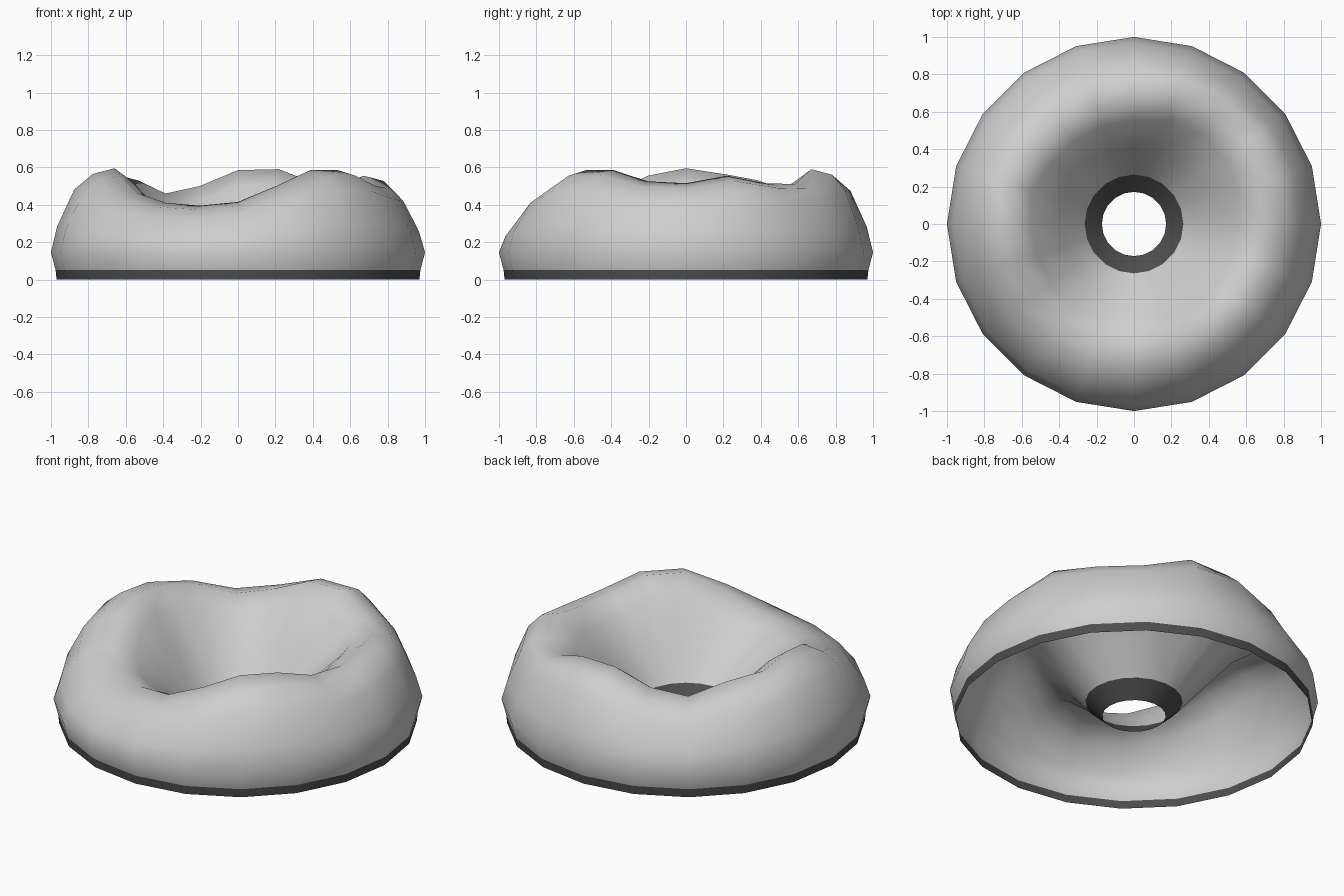
import bpy, bmesh, math

cube = bpy.data.objects.get("Cube")
if cube:
    bpy.data.objects.remove(cube)


def flat_material(name, value):
    mat = bpy.data.materials.new(name)
    color = (value, value, value, 1)
    mat.diffuse_color = color
    mat.use_nodes = True
    mat.node_tree.nodes["Principled BSDF"].inputs["Base Color"].default_value = color
    return mat


SIDES = 20
# Uneven rim height, one value per side, counter-clockwise from +x
rim = [.515, .555, .515, .51, .59, .585, .50, .46, .53, .562,
       .595, .555, .46, .41, .395, .415, .50, .585, .585, .525]
# Sides where the rim swells outward
swell = {0: .02, 1: .045, 2: .06, 3: .06, 4: .045, 5: .01, 9: .035}

# Cross-section from the outer foot over the rim to the hole:
# radius, fixed height, share of the rim height, share of the swell
profile = [(.97, 0, 0, 0), (.975, .05, 0, 0), (1.0, .145, 0, 0), (.967, .1, .31, 0),
           (.875, .03, .76, .4), (.775, 0, .95, 1), (.66, 0, 1, 1), (.55, 0, .86, .8),
           (.40, .085, .36, .3), (.264, .11, 0, 0), (.172, .022, 0, 0)]

bm = bmesh.new()
rings = []
for radius, base, share, sway in profile:
    ring = []
    for i in range(SIDES):
        a = math.tau * i / SIDES
        r = radius + sway * swell.get(i, 0)
        ring.append(bm.verts.new((r * math.cos(a), r * math.sin(a),
                                  base + share * rim[i])))
    rings.append(ring)

# Bridge the rings; the first and last bands are dark
last = len(rings) - 2
for k in range(last + 1):
    for i in range(SIDES):
        j = (i + 1) % SIDES
        face = bm.faces.new((rings[k][i], rings[k][j], rings[k + 1][j], rings[k + 1][i]))
        face.smooth = True
        face.material_index = 1 if k in (0, last) else 0

# Crisp edges where the dark bands meet the body
for edge in bm.edges:
    if len({f.material_index for f in edge.link_faces}) > 1:
        edge.smooth = False

mesh = bpy.data.meshes.new("crater")
bm.to_mesh(mesh)
bm.free()
mesh.materials.append(flat_material("light grey", .62))
mesh.materials.append(flat_material("dark grey", .075))
crater = bpy.data.objects.new("crater", mesh)
bpy.context.collection.objects.link(crater)
